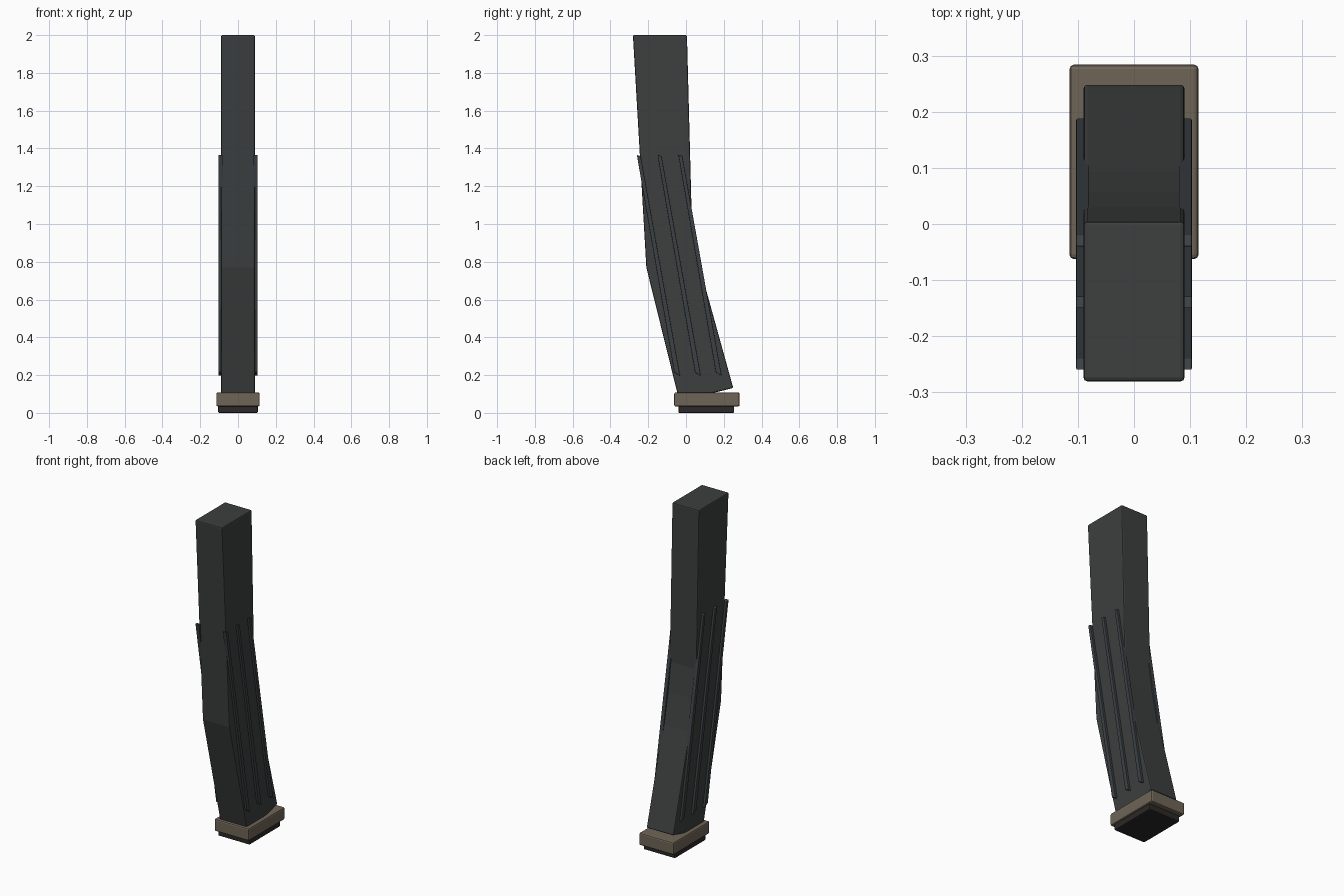
import bpy, bmesh, math

if "Cube" in bpy.data.objects:
    bpy.data.objects.remove(bpy.data.objects["Cube"])


def material(name, color):
    m = bpy.data.materials.new(name)
    m.diffuse_color = (*color, 1)
    m.use_nodes = True
    m.node_tree.nodes["Principled BSDF"].inputs["Base Color"].default_value = m.diffuse_color
    return m


DARK = material("dark_polymer", (0.045, 0.05, 0.049))
RIB = material("rib_steel", (0.045, 0.053, 0.06))
TAN = material("plate_tan", (0.16, 0.13, 0.095))
BLACK = material("base_black", (0.025, 0.022, 0.02))


def extrude_profile(name, profile, x0, x1, mat, bevel):
    """Extrude a (y, z) side profile from x0 to x1."""
    bm = bmesh.new()
    face = bm.faces.new([bm.verts.new((x0, y, z)) for y, z in profile])
    out = bmesh.ops.extrude_face_region(bm, geom=[face])
    verts = [g for g in out["geom"] if isinstance(g, bmesh.types.BMVert)]
    bmesh.ops.translate(bm, verts=verts, vec=(x1 - x0, 0, 0))
    bmesh.ops.recalc_face_normals(bm, faces=bm.faces)
    mesh = bpy.data.meshes.new(name)
    bm.to_mesh(mesh)
    bm.free()
    ob = bpy.data.objects.new(name, mesh)
    bpy.context.collection.objects.link(ob)
    mesh.materials.append(mat)
    if bevel:
        mod = ob.modifiers.new("edge_bevel", "BEVEL")
        mod.width = bevel
        mod.segments = 2
        mod.limit_method = "ANGLE"
        mod.angle_limit = math.radians(30)
    return ob


def block(name, x, y0, y1, z0, z1, mat, bevel):
    profile = [(y0, z0), (y1, z0), (y1, z1), (y0, z1)]
    return extrude_profile(name, profile, -x, x, mat, bevel)


# Curved body
extrude_profile("body", [
    (-0.035, 0.062), (0.25, 0.132), (0.093, 0.70), (0.056, 0.88),
    (0.03, 1.05), (0.005, 2.0), (-0.281, 2.0), (-0.21, 0.77)],
    -0.09, 0.09, DARK, 0.007)

# Three slanted ribs on each side
for i in range(3):
    y = 0.11 * i
    profile = [(-0.26 + y, 1.365), (-0.24 + y, 1.36),
               (-0.032 + y, 0.197), (-0.062 + y, 0.215)]
    for side, s in (("right", 1), ("left", -1)):
        extrude_profile(f"rib_{side}_{i + 1}", profile,
                        s * 0.08, s * 0.103, RIB, 0.002)

# Floor plate and base
block("floor_plate", 0.115, -0.0625, 0.284, 0.034, 0.108, TAN, 0.008)
block("base_pad", 0.105, -0.04, 0.255, 0.0, 0.06, BLACK, 0.006)
